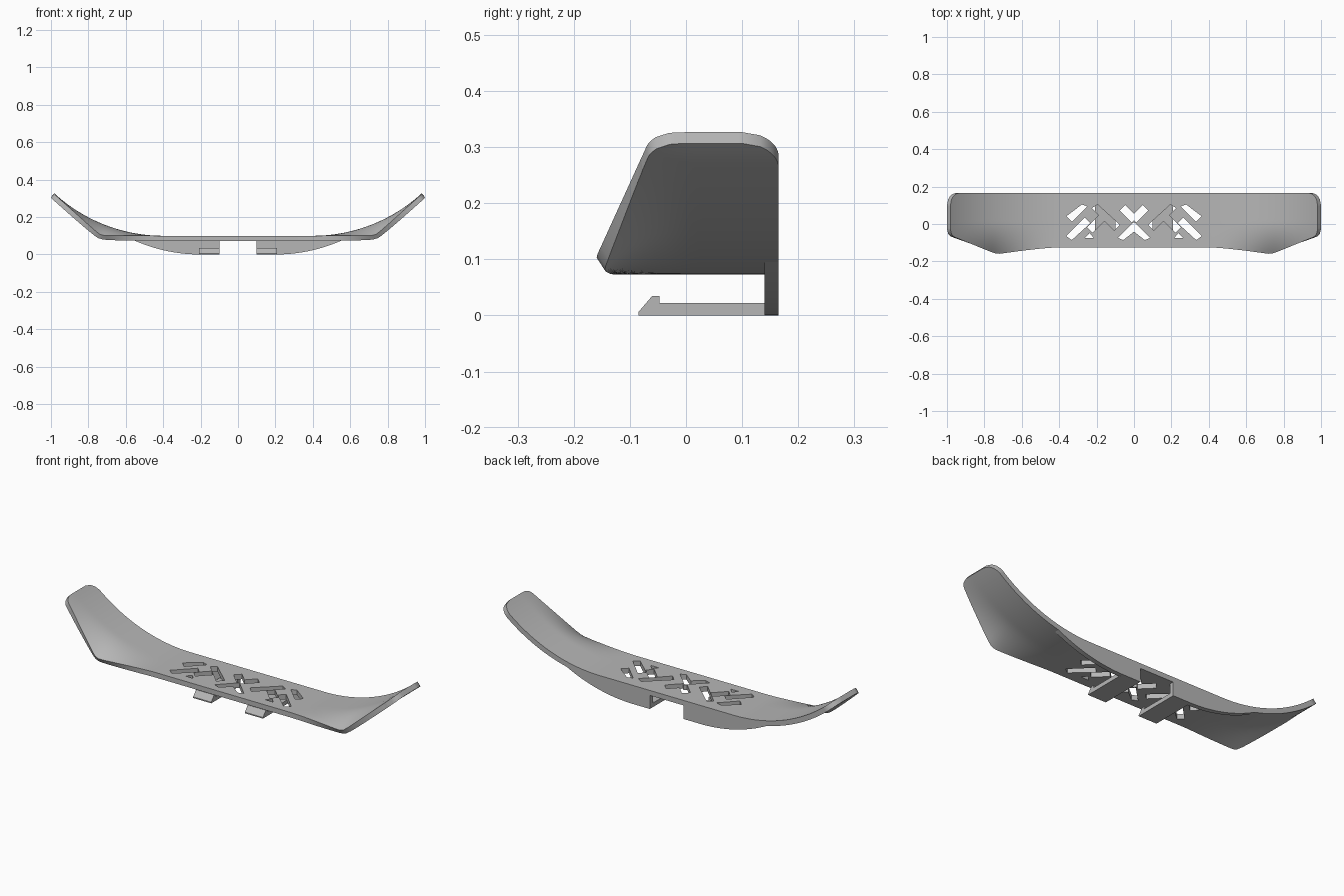
import bpy, bmesh, math
from mathutils import Vector

cube = bpy.data.objects.get("Cube")
if cube:
    bpy.data.objects.remove(cube, do_unlink=True)

grey = bpy.data.materials.new("light_grey_plastic")
grey.use_nodes = True
color = (0.47, 0.47, 0.47, 1)
grey.diffuse_color = color
grey.node_tree.nodes["Principled BSDF"].inputs["Base Color"].default_value = color

TOP, THICK, FLAT, RADIUS, SWEEP = 0.10, 0.027, 0.40, 0.86, 0.743
BACK, FIN_FRONT = 0.165, 0.14


def make_object(name, bm):
    bmesh.ops.recalc_face_normals(bm, faces=bm.faces)
    mesh = bpy.data.meshes.new(name)
    bm.to_mesh(mesh)
    bm.free()
    mesh.materials.append(grey)
    obj = bpy.data.objects.new(name, mesh)
    bpy.context.collection.objects.link(obj)
    return obj


def select(obj):
    bpy.ops.object.select_all(action='DESELECT')
    obj.select_set(True)
    bpy.context.view_layer.objects.active = obj


def prism(name, points, axis, low, high):
    """Extrude a 2D outline along one axis between two levels."""
    bm = bmesh.new()
    verts = []
    for p in points:
        co = list(p)
        co.insert(axis, low)
        verts.append(bm.verts.new(co))
    face = bm.faces.new(verts)
    grown = bmesh.ops.extrude_face_region(bm, geom=[face])["geom"]
    shift = Vector((0, 0, 0))
    shift[axis] = high - low
    bmesh.ops.translate(bm, vec=shift,
                        verts=[v for v in grown if isinstance(v, bmesh.types.BMVert)])
    return make_object(name, bm)


def arc_height(x):
    over = max(abs(x) - FLAT, 0)
    return TOP + RADIUS - math.sqrt(RADIUS ** 2 - over ** 2)


def ramp(x, start, soft=0.015):
    """Zero before start and rising after it, with a rounded bend."""
    d = x - start
    return (d + math.sqrt(d * d + soft * soft)) / 2


def front_edge(x):
    """Depth and height of the flared front lip."""
    k = min(max((x - FLAT) / 0.33, 0), 1)
    y = -0.125 - 0.037 * k ** 1.4 + 0.41 * ramp(x, 0.735)
    z = min(TOP + 0.9 * ramp(x, 0.735), arc_height(x))
    return y, (TOP if x <= FLAT else z)


def corner(dist, r):
    """Inset of a rounded corner at a distance from the tip."""
    return r - math.sqrt(max(r * r - max(r - dist, 0) ** 2, 0))


# Curved tray surface: columns run from the centre out to the tip
angles = [SWEEP * 0.9 * i / 28 for i in range(29)]
angles += [SWEEP * (1 - 0.1 * math.cos(math.pi / 2 * i / 12)) for i in range(1, 13)]
half = [(FLAT + RADIUS * math.sin(a), RADIUS * (SWEEP - a)) for a in angles]
columns = [(-x, d) for x, d in reversed(half)] + half
ROWS = 20
bm = bmesh.new()
grid = []
for x, dist in columns:
    ax = abs(x)
    fy, fz = front_edge(ax)
    drop = arc_height(x) - fz
    y0, y1 = fy + corner(dist, 0.03), BACK - corner(dist, 0.065)
    line = []
    for j in range(ROWS + 1):
        y = y0 + (y1 - y0) * j / ROWS
        t = max((0.01 - y) / (0.01 - fy), 0)
        line.append(bm.verts.new((x, y, arc_height(x) - drop * t * t)))
    grid.append(line)
for a, b in zip(grid, grid[1:]):
    for j in range(ROWS):
        bm.faces.new((a[j], b[j], b[j + 1], a[j + 1]))
tray = make_object("curved_tray", bm)
if tray.data.polygons[0].normal.z < 0:
    tray.data.flip_normals()
select(tray)
solid = tray.modifiers.new("thickness", 'SOLIDIFY')
solid.thickness = THICK
solid.offset = -1
bpy.ops.object.modifier_apply(modifier=solid.name)


# Diagonal ventilation slots, mirrored left and right
def slot(cx, cy, length, slope, width=0.042):
    along = Vector((1, slope)).normalized()
    side = Vector((-along.y, along.x))
    pts = []
    for i, j in ((-1, -1), (1, -1), (1, 1), (-1, 1)):
        p = Vector((cx, cy)) + along * length / 2 * i + side * width / 2 * j
        pts.append((p.x, min(max(p.y, -0.086), 0.104)))
    return pts


outlines = [
    slot(0.305, 0.068, 0.115, -1),
    slot(0.298, -0.03, 0.14, -1),
    slot(0.15, 0.04, 0.17, 1),
    slot(0.205, 0.0, 0.09, -1),
    slot(0.03, 0.055, 0.09, 1),
    slot(0.03, -0.047, 0.12, -1),
    [(0.215, -0.075), (0.262, -0.075), (0.238, -0.048)],
]
for sign in (1, -1):
    for pts in outlines:
        cutter = prism("slot_cutter", [(sign * x, y) for x, y in pts], 2, 0.05, 0.15)
        cutter.hide_render = True
        cut = tray.modifiers.new("slot", 'BOOLEAN')
        cut.operation = 'DIFFERENCE'
        cut.solver = 'EXACT'
        cut.object = cutter
        select(tray)
        bpy.ops.object.modifier_apply(modifier=cut.name)
        bpy.data.objects.remove(cutter, do_unlink=True)

# Rear fins and clip hooks on both sides
hook_profile = [(-0.085, 0), (BACK, 0), (BACK, 0.022), (-0.047, 0.022),
                (-0.047, 0.035), (-0.06, 0.035), (-0.085, 0.006)]
parts = [tray]
for side, sign in (("left", 1), ("right", -1)):
    lower = [0.2 + 0.44 * i / 20 for i in range(21)]
    upper = [0.62 - 0.22 * i / 10 for i in range(11)]
    outline = [(0.1, 0.085), (0.1, 0)]
    outline += [(x, 0.876 - math.sqrt(0.876 ** 2 - (x - 0.2) ** 2)) for x in lower]
    outline += [(x, arc_height(x) - THICK / 2) for x in upper]
    parts.append(prism(side + "_rear_fin", [(sign * x, z) for x, z in outline],
                       1, FIN_FRONT, BACK))
    parts.append(prism(side + "_clip_hook", hook_profile, 0,
                       sign * 0.1, sign * 0.208))

for obj in parts:
    select(obj)
    bpy.ops.object.shade_smooth_by_angle(angle=math.radians(30))
